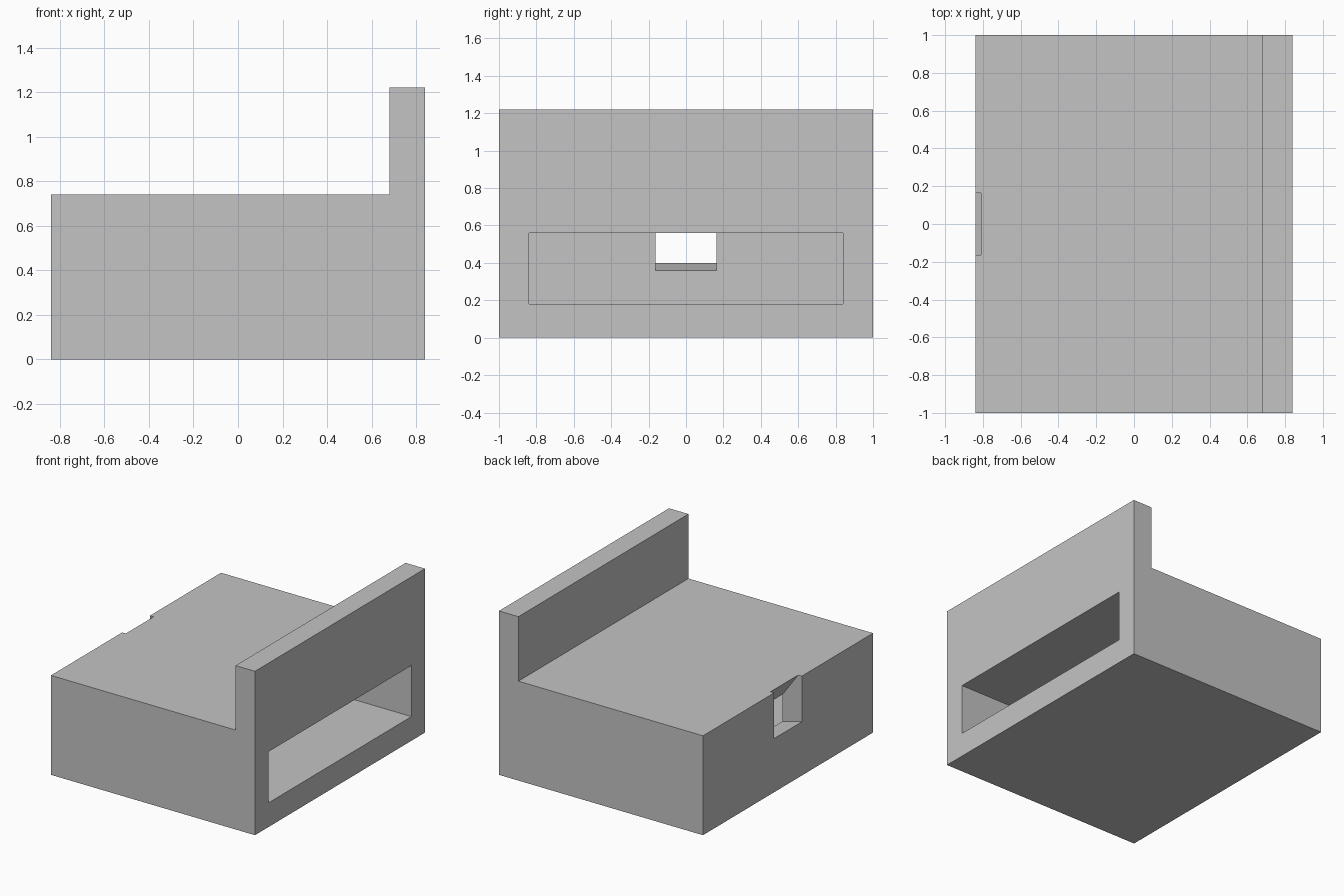
import bpy
import bmesh

default = bpy.data.objects.get("Cube")
if default:
    bpy.data.objects.remove(default, do_unlink=True)

# Single grey material
GREY = (0.55, 0.55, 0.55, 1)
grey = bpy.data.materials.new("plain grey")
grey.use_nodes = True
grey.diffuse_color = GREY
grey.node_tree.nodes["Principled BSDF"].inputs["Base Color"].default_value = GREY


def prism(name, profile, half_width):
    """Extrude an (x, z) profile along y, symmetric about y = 0."""
    bm = bmesh.new()
    face = bm.faces.new([bm.verts.new((x, -half_width, z)) for x, z in profile])
    side = bmesh.ops.extrude_face_region(bm, geom=[face])["geom"]
    moved = [g for g in side if isinstance(g, bmesh.types.BMVert)]
    bmesh.ops.translate(bm, verts=moved, vec=(0, 2 * half_width, 0))
    bmesh.ops.recalc_face_normals(bm, faces=bm.faces)
    mesh = bpy.data.meshes.new(name)
    bm.to_mesh(mesh)
    bm.free()
    mesh.materials.append(grey)
    obj = bpy.data.objects.new(name, mesh)
    bpy.context.collection.objects.link(obj)
    return obj


def cut(target, cutter):
    """Subtract the cutter, then remove it."""
    cutter.hide_render = True
    mod = target.modifiers.new(cutter.name, 'BOOLEAN')
    mod.operation = 'DIFFERENCE'
    mod.solver = 'EXACT'
    mod.object = cutter
    bpy.context.view_layer.objects.active = target
    bpy.ops.object.modifier_apply(modifier=mod.name)
    bpy.data.objects.remove(cutter, do_unlink=True)


# Block with a tall wall along one side
body = prism("body", [(-0.84, 0), (0.84, 0), (0.84, 1.22),
                      (0.68, 1.22), (0.68, 0.74), (-0.84, 0.74)], 1)

# Wide pocket opening through the tall wall
cut(body, prism("pocket_cutter", [(-0.68, 0.18), (0.95, 0.18),
                                  (0.95, 0.56), (-0.68, 0.56)], 0.84))

# Narrow slot from the pocket, with ramped floor and slanted back
cut(body, prism("slot_cutter", [(-0.9, 0.415), (-0.6, 0.34), (-0.6, 0.5),
                                (-0.68, 0.56), (-0.81, 0.74),
                                (-0.81, 0.8), (-0.9, 0.8)], 0.163))
